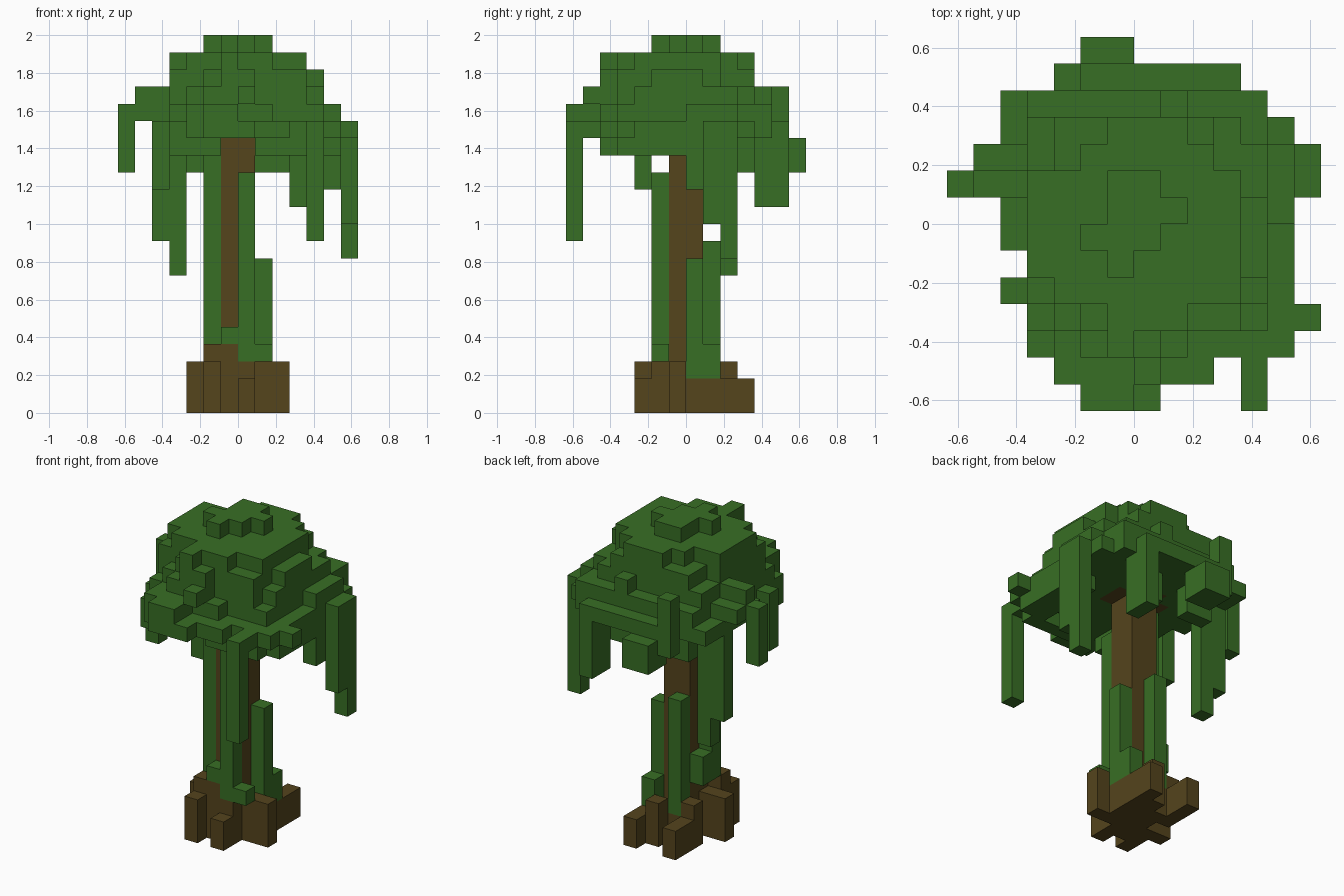
import bpy
import bmesh
from math import radians
from mathutils import Vector

cube = bpy.data.objects.get("Cube")
if cube:
    bpy.data.objects.remove(cube, do_unlink=True)

UNIT = 1 / 11          # edge of one block
parts = {}             # part name -> set of block cells
taken = set()          # every filled cell


def material(name, color):
    mat = bpy.data.materials.new(name)
    mat.use_nodes = True
    mat.diffuse_color = (*color, 1)
    mat.node_tree.nodes["Principled BSDF"].inputs["Base Color"].default_value = (*color, 1)
    return mat


def fill(part, xs, ys, zs):
    """Fill a box of blocks; cells already used by another part are kept."""
    cells = parts.setdefault(part, set())
    for x in range(*xs):
        for y in range(*ys):
            for z in range(*zs):
                if (x, y, z) not in taken:
                    taken.add((x, y, z))
                    cells.add((x, y, z))


def column(part, x, y, zs):
    fill(part, (x, x + 1), (y, y + 1), zs)


def layer(bottom, top, *rects):
    for xs, ys in rects:
        fill("canopy", xs, ys, (bottom, top))


def build(part, mat):
    """Skin the blocks of a part with their exposed faces only."""
    bm = bmesh.new()
    corners = {}

    def corner(p):
        key = tuple(round(c) for c in p)
        if key not in corners:
            corners[key] = bm.verts.new(Vector(key) * UNIT)
        return corners[key]

    for cell in sorted(parts[part]):
        for axis in range(3):
            u, v = Vector(), Vector()
            u[(axis + 1) % 3] = v[(axis + 2) % 3] = 1
            for side in (0, 1):
                beside = list(cell)
                beside[axis] += 2 * side - 1
                if tuple(beside) in taken:
                    continue
                o = Vector(cell)
                o[axis] += side
                loop = [o, o + u, o + u + v, o + v]
                if not side:
                    loop.reverse()
                bm.faces.new([corner(p) for p in loop])
    bmesh.ops.dissolve_limit(bm, angle_limit=radians(1), verts=bm.verts, edges=bm.edges)
    mesh = bpy.data.meshes.new(part)
    bm.to_mesh(mesh)
    bm.free()
    mesh.materials.append(mat)
    bpy.context.collection.objects.link(bpy.data.objects.new(part, mesh))


# Trunk, with short boughs set into the underside of the canopy
fill("trunk", (-1, 1), (-1, 1), (0, 16))
fill("trunk", (-2, 2), (-1, 1), (16, 17))
fill("trunk", (-1, 1), (1, 2), (16, 17))

# Roots spreading from the foot
fill("roots", (-2, 1), (-2, -1), (0, 3))
fill("roots", (-2, 0), (-2, -1), (3, 4))
fill("roots", (-2, -1), (-3, -2), (0, 3))
fill("roots", (-3, -1), (-1, 0), (0, 3))
fill("roots", (1, 3), (-1, 0), (0, 3))
fill("roots", (-1, 2), (0, 2), (0, 2))
fill("roots", (-2, -1), (2, 4), (0, 2))
fill("roots", (1, 2), (2, 4), (0, 2))
column("roots", -2, 1, (0, 3))
column("roots", 0, 2, (0, 3))
column("roots", 0, -3, (0, 2))

# Climbing vines against the trunk
column("trunk_vines", -2, -1, (4, 16))
column("trunk_vines", -2, 0, (4, 6))
column("trunk_vines", 0, -2, (3, 14))
column("trunk_vines", -1, -2, (4, 5))
column("trunk_vines", 1, -2, (3, 4))
column("trunk_vines", 1, 0, (2, 9))
column("trunk_vines", 1, 1, (2, 4))
column("trunk_vines", -1, 1, (2, 10))

# Canopy, stacked from the broad lower layers to the small crown
layer(16, 17,
      ((-4, 6), (-5, 4)), ((-5, 5), (0, 5)), ((-3, 4), (5, 6)),
      ((-3, 3), (-6, -5)), ((-2, 1), (-7, -6)), ((-5, -4), (-3, -2)),
      ((-5, -4), (-1, 0)), ((6, 7), (1, 3)), ((6, 7), (-4, -3)))
layer(17, 18,
      ((-4, 5), (-4, 5)), ((5, 6), (0, 3)), ((-7, -4), (1, 2)),
      ((-6, -4), (2, 3)), ((-3, 2), (-5, -4)),
      ((-3, 0), (-6, -5)), ((-2, 0), (-7, -6)))
layer(18, 19,
      ((-4, 5), (-3, 3)), ((-4, 4), (3, 4)), ((-3, 4), (-4, -3)),
      ((-6, -4), (1, 2)), ((1, 2), (4, 5)), ((-2, 1), (-5, -4)),
      ((0, 1), (-6, -5)))
layer(19, 20,
      ((-4, 4), (-3, 2)), ((-3, 3), (2, 4)), ((-2, 4), (-4, -3)),
      ((4, 5), (-2, 1)), ((-1, 1), (-5, -4)))
layer(20, 21,
      ((-4, 4), (-2, 2)), ((-3, 4), (-3, -2)), ((-2, 3), (2, 3)),
      ((-1, 2), (3, 4)), ((-1, 2), (-4, -3)), ((-1, 0), (-5, -4)))
layer(21, 22,
      ((-1, 1), (1, 2)), ((-1, 2), (0, 1)), ((-2, 1), (-1, 0)),
      ((-1, 0), (-2, -1)))

# Ragged rim under the canopy
layer(15, 16,
      ((-4, -1), (-5, -3)), ((1, 5), (-5, -4)), ((4, 6), (-4, 1)))
layer(14, 16, ((-3, -1), (3, 4)), ((1, 3), (3, 4)), ((-2, 0), (5, 7)))

# Strands hanging from the rim: (x, y) -> span in height
strands = {
    (4, -7): (10, 17), (4, -6): (16, 17),
    (6, 2): (9, 17), (6, 1): (11, 16), (5, 0): (13, 16),
    (-4, 2): (8, 16), (-5, 2): (10, 16), (-5, -3): (13, 16),
    (-7, 1): (14, 17), (3, 4): (12, 16), (3, 5): (12, 16),
    (-3, 5): (15, 19),
}
for (x, y), span in strands.items():
    column("hanging_strands", x, y, span)

bark = material("bark brown", (0.089, 0.058, 0.012))
leaf = material("leaf green", (0.039, 0.156, 0.018))
for part in parts:
    build(part, bark if part in ("trunk", "roots") else leaf)
